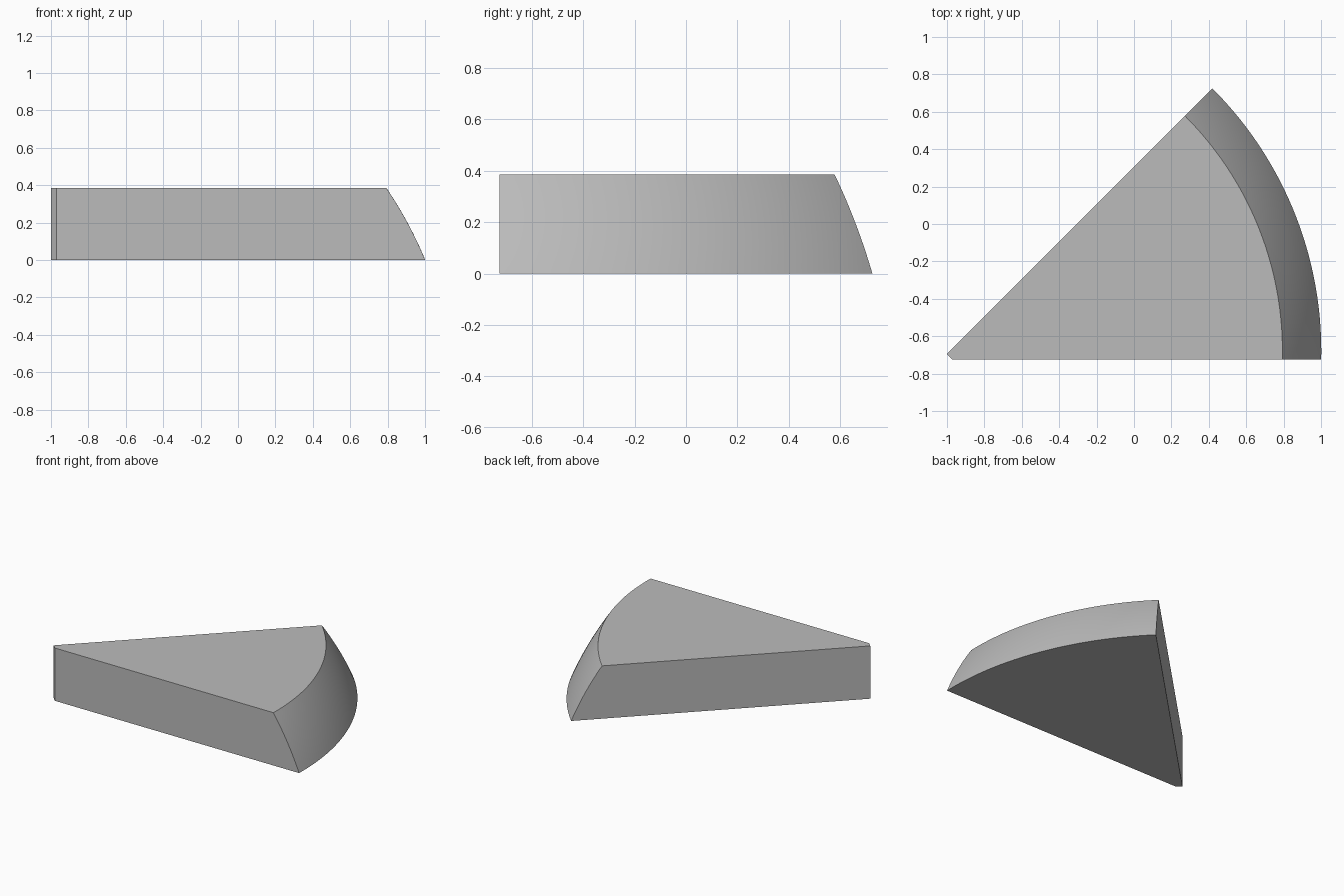
import bpy, bmesh, math

if "Cube" in bpy.data.objects:
    bpy.data.objects.remove(bpy.data.objects["Cube"], do_unlink=True)

# Single grey material
grey = bpy.data.materials.new("plain grey")
grey.use_nodes = True
colour = (0.5, 0.5, 0.5, 1)
grey.diffuse_color = colour
grey.node_tree.nodes["Principled BSDF"].inputs["Base Color"].default_value = colour

# Slab dimensions, and the sphere that shapes its outer wall
HEIGHT, FRONT = 0.385, -0.725
CX, CY, CZ, RADIUS = -0.985, -0.68, -0.823, 2.15
LEVELS, STEPS = 16, 48

bm = bmesh.new()

# Curved outer wall: horizontal arcs that end on the two flat side planes
rows = []
for i in range(LEVELS + 1):
    z = HEIGHT * i / LEVELS
    r = math.sqrt(RADIUS ** 2 - (z - CZ) ** 2)
    start, end = math.asin((FRONT - CY) / r), math.pi / 4
    row = []
    for j in range(STEPS + 1):
        a = start + (end - start) * j / STEPS
        row.append(bm.verts.new((CX + r * math.cos(a), CY + r * math.sin(a), z)))
    rows.append(row)
for low, high in zip(rows, rows[1:]):
    for j in range(STEPS):
        bm.faces.new((low[j], low[j + 1], high[j + 1], high[j])).smooth = True

# Blunt tip: a narrow face cutting off the point
back_low, back_high = [bm.verts.new((-1, -0.695, z)) for z in (0, HEIGHT)]
front_low, front_high = [bm.verts.new((-0.97, FRONT, z)) for z in (0, HEIGHT)]
bm.faces.new((front_low, front_high, back_high, back_low))

# Flat front, slanted back, top and bottom
bm.faces.new([front_low] + [row[0] for row in rows] + [front_high])
bm.faces.new([back_high] + [row[-1] for row in reversed(rows)] + [back_low])
bm.faces.new(rows[-1] + [back_high, front_high])
bm.faces.new(rows[0] + [back_low, front_low])
bmesh.ops.recalc_face_normals(bm, faces=bm.faces)

mesh = bpy.data.meshes.new("wedge_slab")
bm.to_mesh(mesh)
bm.free()
mesh.materials.append(grey)
wedge = bpy.data.objects.new("wedge_slab", mesh)
bpy.context.collection.objects.link(wedge)

# Smooth the curved wall, keep its borders sharp
bpy.ops.object.select_all(action="DESELECT")
wedge.select_set(True)
bpy.context.view_layer.objects.active = wedge
bpy.ops.object.shade_smooth_by_angle(angle=math.radians(25))
